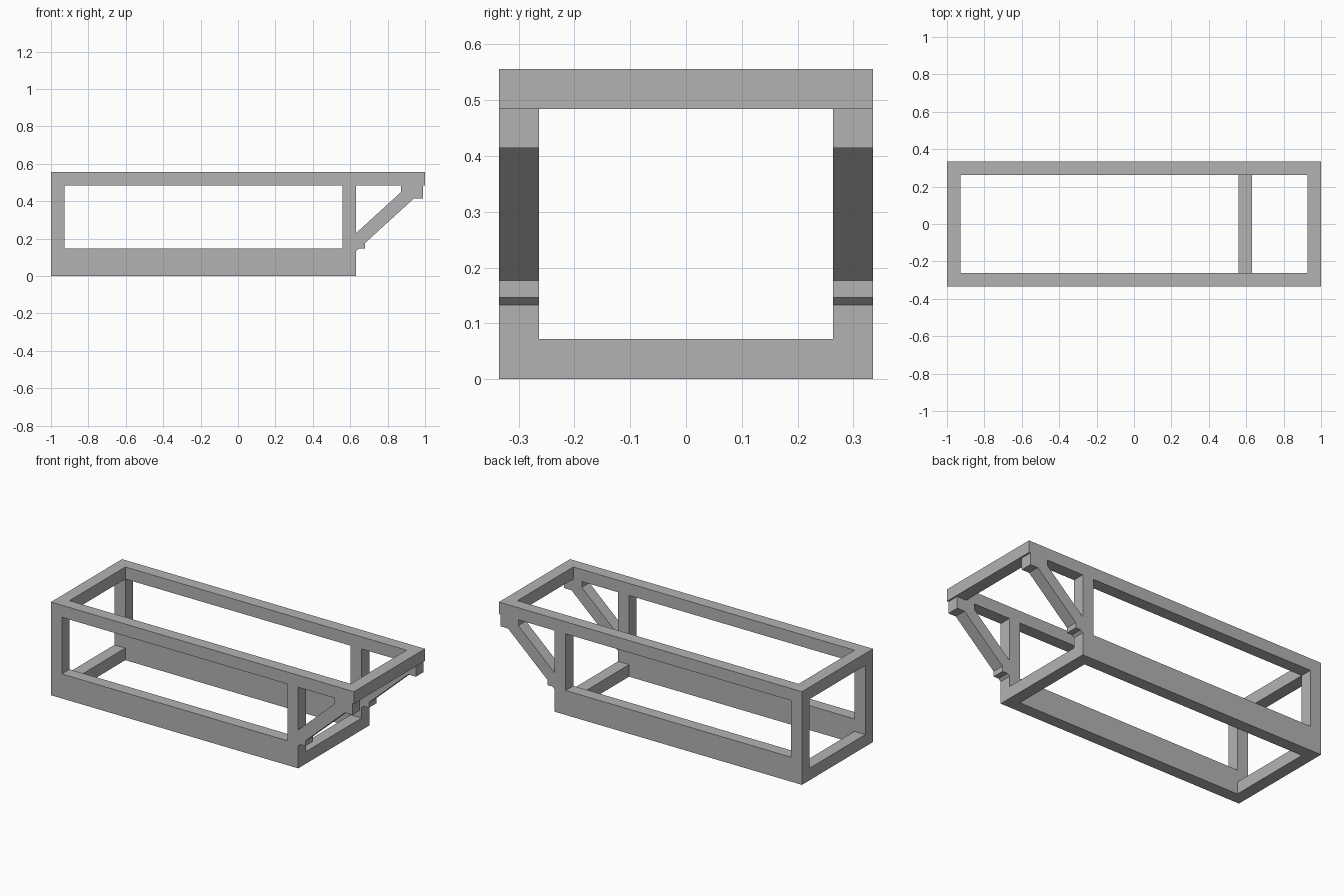
import bpy

cube = bpy.data.objects.get("Cube")
if cube:
    bpy.data.objects.remove(cube, do_unlink=True)

# Main dimensions
T = 0.072                       # beam thickness
HALF_W, TOP = 0.335, 0.556
INNER = HALF_W - T
TOP_UNDER = TOP - T
RAIL_H = 0.146
BACK, FRONT, BASE_END = -1.0, 1.0, 0.632

grey = bpy.data.materials.new("frame grey")
grey.use_nodes = True
grey.diffuse_color = (0.45, 0.45, 0.45, 1)
bsdf = next(n for n in grey.node_tree.nodes if n.type == 'BSDF_PRINCIPLED')
bsdf.inputs["Base Color"].default_value = grey.diffuse_color
bsdf.inputs["Roughness"].default_value = 0.7


def prism(name, profile, y0, y1):
    """Extrude a counter-clockwise (x, z) profile from y0 to y1."""
    n = len(profile)
    verts = [(x, y, z) for y in (y0, y1) for x, z in profile]
    faces = [list(range(n)), list(range(2 * n - 1, n - 1, -1))]
    faces += [[i, i + n, (i + 1) % n + n, (i + 1) % n] for i in range(n)]
    mesh = bpy.data.meshes.new(name)
    mesh.from_pydata(verts, [], faces)
    mesh.materials.append(grey)
    obj = bpy.data.objects.new(name, mesh)
    bpy.context.collection.objects.link(obj)
    return obj


def beam(name, x0, x1, y0, y1, z0, z1):
    return prism(name, [(x0, z0), (x1, z0), (x1, z1), (x0, z1)], y0, y1)


# Diagonal brace outline with its stepped foot and square head
brace = [(BASE_END, 0.133), (0.646, RAIL_H), (0.68, RAIL_H), (0.68, 0.177),
         (0.94, 0.414), (0.99, 0.414), (0.99, TOP_UNDER), (0.872, TOP_UNDER),
         (0.872, 0.449), (BASE_END, 0.23)]

# Two matching side frames
for side, y0, y1 in (("right", -HALF_W, -INNER), ("left", INNER, HALF_W)):
    beam(side + "_bottom_rail", BACK, BASE_END, y0, y1, 0, RAIL_H)
    beam(side + "_top_rail", BACK, FRONT, y0, y1, TOP_UNDER, TOP)
    beam(side + "_end_post", BACK, BACK + T, y0, y1, RAIL_H, TOP_UNDER)
    beam(side + "_inner_post", BASE_END - T, BASE_END, y0, y1, RAIL_H, TOP_UNDER)
    prism(side + "_diagonal_brace", brace, y0, y1)

# Cross beams joining the side frames
for name, x0, z0 in (("bottom_end_crossbeam", BACK, 0),
                     ("bottom_inner_crossbeam", BASE_END - T, 0),
                     ("top_end_crossbeam", BACK, TOP_UNDER),
                     ("top_overhang_crossbeam", FRONT - T, TOP_UNDER)):
    beam(name, x0, x0 + T, -INNER, INNER, z0, z0 + T)
